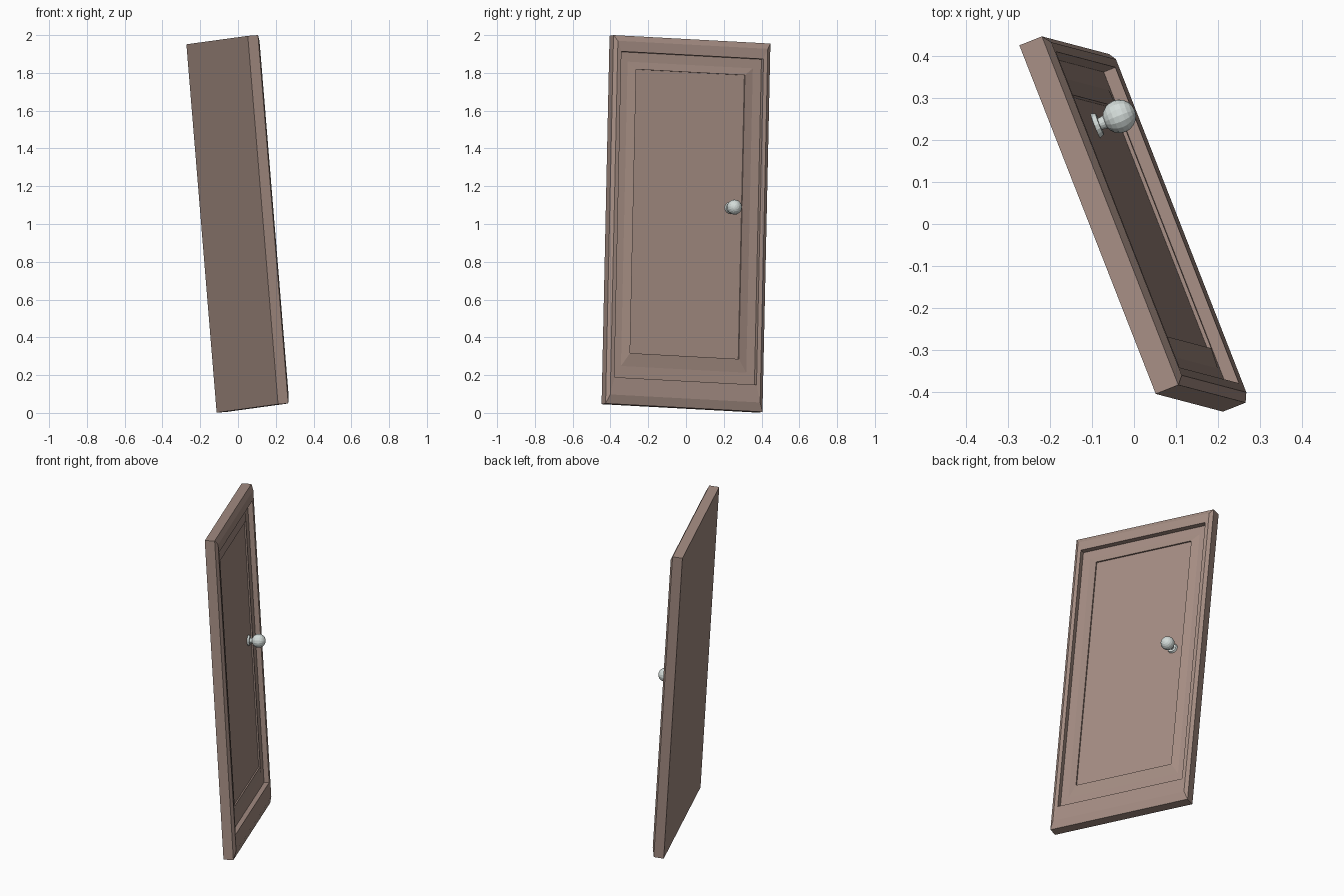
import bpy, bmesh
from mathutils import Matrix, Vector

if "Cube" in bpy.data.objects:
    bpy.data.objects.remove(bpy.data.objects["Cube"])

# Tilted frame of the door: u = width, v = height, n = outwards
U = Vector((-0.364, 0.930, -0.050)).normalized()
V = Vector((-0.082, 0.022, 0.9964))
V = (V - U * V.dot(U)).normalized()
N = U.cross(V)
FRAME = Matrix.Translation((0.212, -0.447, 0.046)) @ Matrix((U, V, N)).transposed().to_4x4()
W, H = 0.893, 1.957


def material(name, color):
    m = bpy.data.materials.new(name)
    m.diffuse_color = (*color, 1)
    m.use_nodes = True
    m.node_tree.nodes["Principled BSDF"].inputs["Base Color"].default_value = m.diffuse_color
    return m


def finish(bm, name, mat, matrix):
    bmesh.ops.transform(bm, matrix=matrix, verts=bm.verts)
    bmesh.ops.recalc_face_normals(bm, faces=bm.faces)
    me = bpy.data.meshes.new(name)
    bm.to_mesh(me)
    bm.free()
    me.materials.append(mat)
    ob = bpy.data.objects.new(name, me)
    bpy.context.collection.objects.link(ob)
    return ob


wood = material("wood", (0.38, 0.27, 0.23))
metal = material("metal", (0.66, 0.72, 0.70))

# Door slab: concentric rectangles (side, bottom, top inset, depth)
rings = [
    (0, 0, 0, 0), (0, 0, 0, 0.058),               # back and outer edge
    (0.020, 0.048, 0.030, 0.072),                 # chamfered frame
    (0.042, 0.141, 0.085, 0.070),                 # frame lip
    (0.042, 0.141, 0.085, 0.040),                 # recess wall
    (0.090, 0.205, 0.135, 0.040),                 # recess floor
    (0.137, 0.275, 0.174, 0.048),                 # sloped border
    (0.137, 0.275, 0.174, 0.039),                 # step to the panel
]
bm = bmesh.new()
loops = []
for s, b, t, n in rings:
    pts = [(s, b), (W - s, b), (W - s, H - t), (s, H - t)]
    loops.append([bm.verts.new((x, y, n)) for x, y in pts])
for a, b in zip(loops, loops[1:]):
    for i in range(4):
        j = (i + 1) % 4
        bm.faces.new((a[i], a[j], b[j], b[i]))
bm.faces.new(loops[0][::-1])
bm.faces.new(loops[-1])
finish(bm, "door_panel", wood, FRAME)


# Knob parts share one axis normal to the panel
def on_axis(n):
    return FRAME @ Matrix.Translation((0.692, 1.075, n))


def cone(name, r1, r2, n1, n2):
    bm = bmesh.new()
    bmesh.ops.create_cone(bm, cap_ends=True, segments=16, radius1=r1, radius2=r2, depth=n2 - n1)
    finish(bm, name, metal, on_axis((n1 + n2) / 2))


cone("knob_rose", 0.032, 0.027, 0.037, 0.050)
cone("knob_neck", 0.014, 0.018, 0.048, 0.075)
bm = bmesh.new()
bmesh.ops.create_uvsphere(bm, u_segments=16, v_segments=10, radius=0.040)
finish(bm, "knob", metal, on_axis(0.100))
